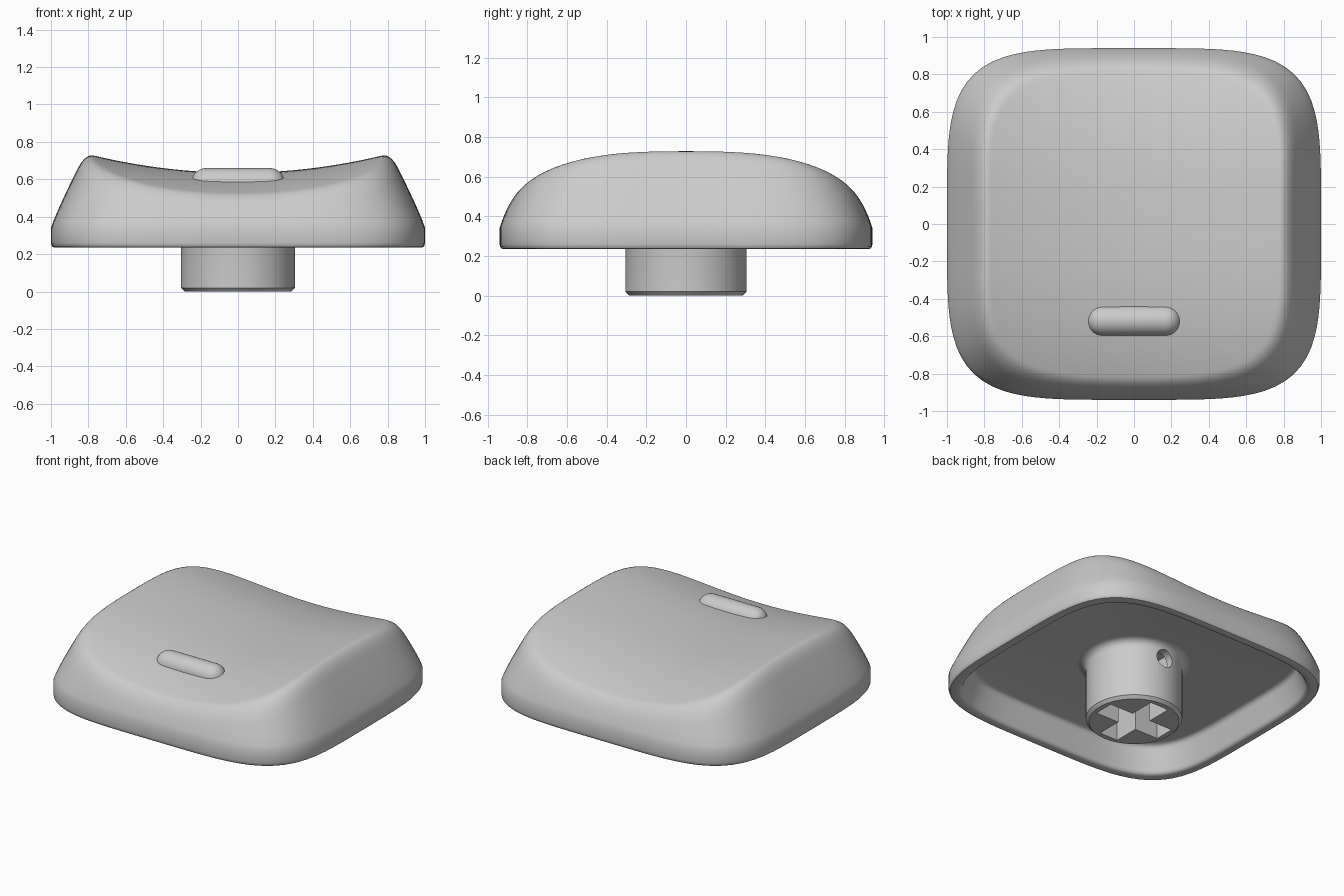
import bpy, bmesh, math
from mathutils import Matrix

if "Cube" in bpy.data.objects:
    bpy.data.objects.remove(bpy.data.objects["Cube"])

N = 128          # points around the cap
EXP = 4.4        # squareness of the footprint


def finish(name, bm, angle=35):
    bmesh.ops.recalc_face_normals(bm, faces=bm.faces)
    mesh = bpy.data.meshes.new(name)
    bm.to_mesh(mesh)
    bm.free()
    ob = bpy.data.objects.new(name, mesh)
    bpy.context.collection.objects.link(ob)
    smooth(ob, angle)
    return ob


def smooth(ob, angle=35):
    bpy.ops.object.select_all(action='DESELECT')
    ob.select_set(True)
    bpy.context.view_layer.objects.active = ob
    bpy.ops.object.shade_smooth_by_angle(angle=math.radians(angle))


def skin(bm, rings):
    """Bridge consecutive rings; a ring of one vertex is a pole."""
    for a, b in zip(rings, rings[1:]):
        n = max(len(a), len(b))
        for i in range(n):
            j = (i + 1) % n
            if len(a) == 1:
                bm.faces.new((a[0], b[i], b[j]))
            elif len(b) == 1:
                bm.faces.new((a[i], a[j], b[0]))
            else:
                bm.faces.new((a[i], a[j], b[j], b[i]))


def footprint(s):
    """Rounded-square outline scaled by s."""
    pts = []
    for i in range(N):
        t = 2 * math.pi * i / N
        c, d = math.cos(t), math.sin(t)
        r = s * (abs(c) ** EXP + abs(d) ** EXP) ** (-1 / EXP)
        pts.append((r * c, 0.94 * r * d))
    return pts


def top_z(x, y, s):
    """Scooped top blended softly into the sloping side wall."""
    dish = 0.635 + 0.155 * x * x - 0.18 * abs(y) ** 2.5
    wall = 0.34 + 1.83 * (1 - s) ** 0.9
    k = 0.1
    h = max(k - abs(dish - wall), 0) / k
    return min(dish, wall) - h * h * k / 4


# Cap shell: scooped top, side wall, rounded lip and hollow underside
bm = bmesh.new()
rings = [[bm.verts.new((0, 0, 0.635))]]
scales = [0.06 * i for i in range(1, 11)] + [0.6 + 0.0125 * i for i in range(1, 33)]
for s in scales:
    rings.append([bm.verts.new((x, y, top_z(x, y, s))) for x, y in footprint(s)])
lip = [(1, 0.26), (0.997, 0.246), (0.991, 0.238), (0.98, 0.235), (0.95, 0.235),
       (0.937, 0.238), (0.928, 0.246), (0.922, 0.26), (0.885, 0.39),
       (0.878, 0.407), (0.867, 0.416), (0.85, 0.42)]
for s, z in lip:
    rings.append([bm.verts.new((x, y, z)) for x, y in footprint(s)])
rings.append([bm.verts.new((0, 0, 0.42))])
skin(bm, rings)
finish("cap_shell", bm)

# Stem: turned post with chamfered foot and a fillet under the cap
bm = bmesh.new()
profile = [(0.285, 0), (0.305, 0.02), (0.305, 0.37)]
profile += [(0.355 - 0.05 * math.cos(a), 0.37 + 0.05 * math.sin(a))
            for a in (math.radians(18 * i) for i in range(1, 6))]
profile.append((0.355, 0.45))
rings = [[bm.verts.new((r * math.cos(2 * math.pi * i / 64),
                        r * math.sin(2 * math.pi * i / 64), z)) for i in range(64)]
         for r, z in profile]
skin(bm, rings)
bm.faces.new(rings[0])
bm.faces.new(rings[-1])
stem = finish("stem", bm)


def cut(target, bm):
    cutter = finish("cutter", bm)
    cutter.hide_render = True
    mod = target.modifiers.new("cut", 'BOOLEAN')
    mod.operation = 'DIFFERENCE'
    mod.solver = 'EXACT'
    mod.object = cutter
    bpy.context.view_layer.objects.active = target
    bpy.ops.object.modifier_apply(modifier=mod.name)
    bpy.data.objects.remove(cutter)


# Cross-shaped socket in the stem
for sx, sy in ((0.5, 0.14), (0.14, 0.5)):
    bm = bmesh.new()
    bmesh.ops.create_cube(bm, size=1, matrix=Matrix.Translation((0, 0, 0.15))
                          @ Matrix.Diagonal((sx, sy, 0.5, 1)))
    cut(stem, bm)

# Vent hole in the back of the stem, reaching the socket
bm = bmesh.new()
bmesh.ops.create_cone(bm, cap_ends=True, segments=32, radius1=0.062, radius2=0.062,
                      depth=0.3, matrix=Matrix.Translation((0, 0.3, 0.325))
                      @ Matrix.Rotation(math.pi / 2, 4, 'X'))
cut(stem, bm)
smooth(stem)

# Homing bar: capsule half sunk into the top near the front
bm = bmesh.new()
bmesh.ops.create_uvsphere(bm, u_segments=32, v_segments=16, radius=0.081,
                          matrix=Matrix.Rotation(math.pi / 2, 4, 'Y'))
middle = [e for e in bm.edges if all(abs(v.co.x) < 1e-4 for v in e.verts)]
bmesh.ops.split_edges(bm, edges=middle)
for f in bm.faces:
    side = math.copysign(0.169, f.calc_center_median().x)
    for v in f.verts:
        if not v.tag:
            v.co.x += side
            v.tag = True
edges = [e for e in bm.edges if e.is_boundary]
bmesh.ops.bridge_loops(bm, edges=edges)
bmesh.ops.translate(bm, verts=bm.verts, vec=(0, -0.516, 0.579))
finish("homing_bar", bm)
